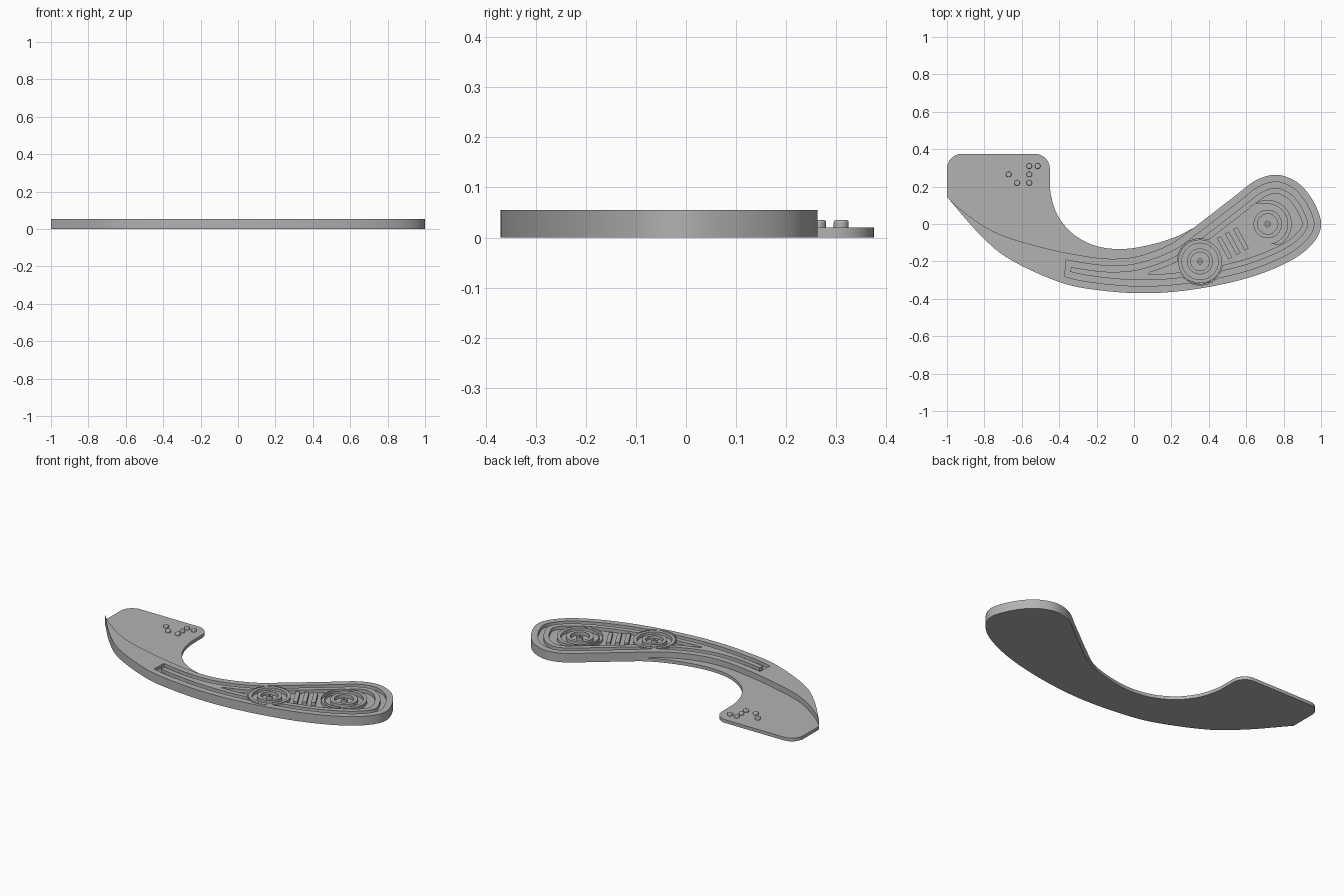
import bpy, math
from mathutils import Vector

cube = bpy.data.objects.get("Cube")
if cube:
    bpy.data.objects.remove(cube, do_unlink=True)

grey = bpy.data.materials.new("plain_grey")
grey.use_nodes = True
colour = (0.45, 0.45, 0.45, 1)
grey.diffuse_color = colour
grey.node_tree.nodes["Principled BSDF"].inputs["Base Color"].default_value = colour

BASE_TOP, FLOOR, TOP = 0.02, 0.035, 0.055


def smooth_path(points, steps=12):
    """Curve passing through all the given points."""
    p = [Vector(q) for q in points]
    p = [2 * p[0] - p[1]] + p + [2 * p[-1] - p[-2]]
    out = []
    for a, b, c, d in zip(p, p[1:], p[2:], p[3:]):
        for i in range(steps):
            t = i / steps
            out.append(0.5 * (2 * b + (c - a) * t + (2 * a - 5 * b + 4 * c - d) * t**2
                              + (3 * b - a - 3 * c + d) * t**3))
    return out + [p[-2]]


def arc(cx, cy, r, start=0, end=360, n=48):
    angles = [math.radians(start + (end - start) * i / n) for i in range(n)]
    return [Vector((cx + r * math.cos(a), cy + r * math.sin(a))) for a in angles]


def slab(name, loops, z0, z1):
    """Solid plate; nested loops alternate between solid and open."""
    curve = bpy.data.curves.new(name, "CURVE")
    curve.dimensions = "2D"
    curve.fill_mode = "BOTH"
    curve.extrude = (z1 - z0) / 2
    for loop in loops:
        spline = curve.splines.new("POLY")
        spline.points.add(len(loop) - 1)
        for point, v in zip(spline.points, loop):
            point.co = (v.x, v.y, 0, 1)
        spline.use_cyclic_u = True
    obj = bpy.data.objects.new(name, curve)
    bpy.context.collection.objects.link(obj)
    obj.location.z = (z0 + z1) / 2
    curve.materials.append(grey)
    bpy.ops.object.select_all(action="DESELECT")
    obj.select_set(True)
    bpy.context.view_layer.objects.active = obj
    bpy.ops.object.convert(target="MESH")
    bpy.ops.object.shade_smooth_by_angle(angle=math.radians(30))


# Outer edge: along the belly, around the head and back to the neck
belly = smooth_path([
    (-1, .145), (-.83, -.05), (-.67, -.185), (-.4, -.31), (-.18, -.355), (.08, -.37),
    (.35, -.345), (.62, -.285), (.83, -.2), (.95, -.11), (1, -.01), (.97, .1),
    (.9, .2), (.82, .25), (.74, .262), (.645, .23), (.54, .15), (.43, .065), (.32, -.02)])
# Inner edge of the thick handle
ridge = smooth_path([
    (.32, -.02), (.19, -.11), (.03, -.17), (-.1, -.186), (-.24, -.175), (-.45, -.135),
    (-.665, -.075), (-.8, -.013), (-.93, .08), (-1, .145)])
# Inner edge of the thin plate, with its rounded tab
notch = smooth_path([
    (.32, -.02), (.22, -.07), (.08, -.113), (-.07, -.134), (-.21, -.115), (-.33, -.05),
    (-.41, .05), (-.445, .16), (-.45, .25)])
tab = arc(-.53, .295, .08, 0, 90, 12) + arc(-.92, .295, .08, 90, 180, 12) + [Vector((-1, .295))]

body = belly[:-1] + ridge[:-1]
slab("base_plate", [belly[:-1] + notch + tab], 0, BASE_TOP)
slab("handle_body", [body], BASE_TOP, FLOOR)

# Grooved top layer: contour bands, ring bosses and cross bars
big, small = Vector((.715, 0)), Vector((.353, -.2))


def band(distance, min_x):
    """Inward offset of the handle edge that bends around the small boss."""
    out = []
    for i, p in enumerate(body):
        tangent = (body[(i + 1) % len(body)] - body[i - 1]).normalized()
        q = p + distance * Vector((-tangent.y, tangent.x))
        if q.x > min_x:
            away = q - small
            reach = .131 - .1 * distance
            out.append(small + away.normalized() * max(away.length, reach))
    return out


loops = [body, band(.038, -.38), band(.07, -.35), band(.1, .07)]
for centre, scale in ((big, 1), (small, .91)):
    for r in (.128, .107, .076, .054, .018, .007):
        loops.append(arc(centre.x, centre.y, r * scale))

along = (big - small).normalized()
across = Vector((-along.y, along.x))
middle = small + along * .2
for shift in (-.05, 0, .05):
    c = middle + along * shift
    loops.append([c + along * (.012 * u) + across * (.065 * v)
                  for u, v in ((-1, -1), (1, -1), (1, 1), (-1, 1))])
slab("grooved_top", loops, FLOOR, TOP)

# Raised touch bumps on the tab
for x, y in ((-.67, .265), (-.625, .22), (-.56, .22), (-.56, .265), (-.56, .31), (-.515, .31)):
    bpy.ops.mesh.primitive_cylinder_add(vertices=24, radius=.015, depth=.02, location=(x, y, .025))
    bump = bpy.context.object
    bump.name = "tab_bump"
    bump.data.materials.append(grey)
    bevel = bump.modifiers.new("round_edge", "BEVEL")
    bevel.width = .005
    bevel.segments = 3
    bpy.ops.object.shade_smooth_by_angle(angle=math.radians(40))
